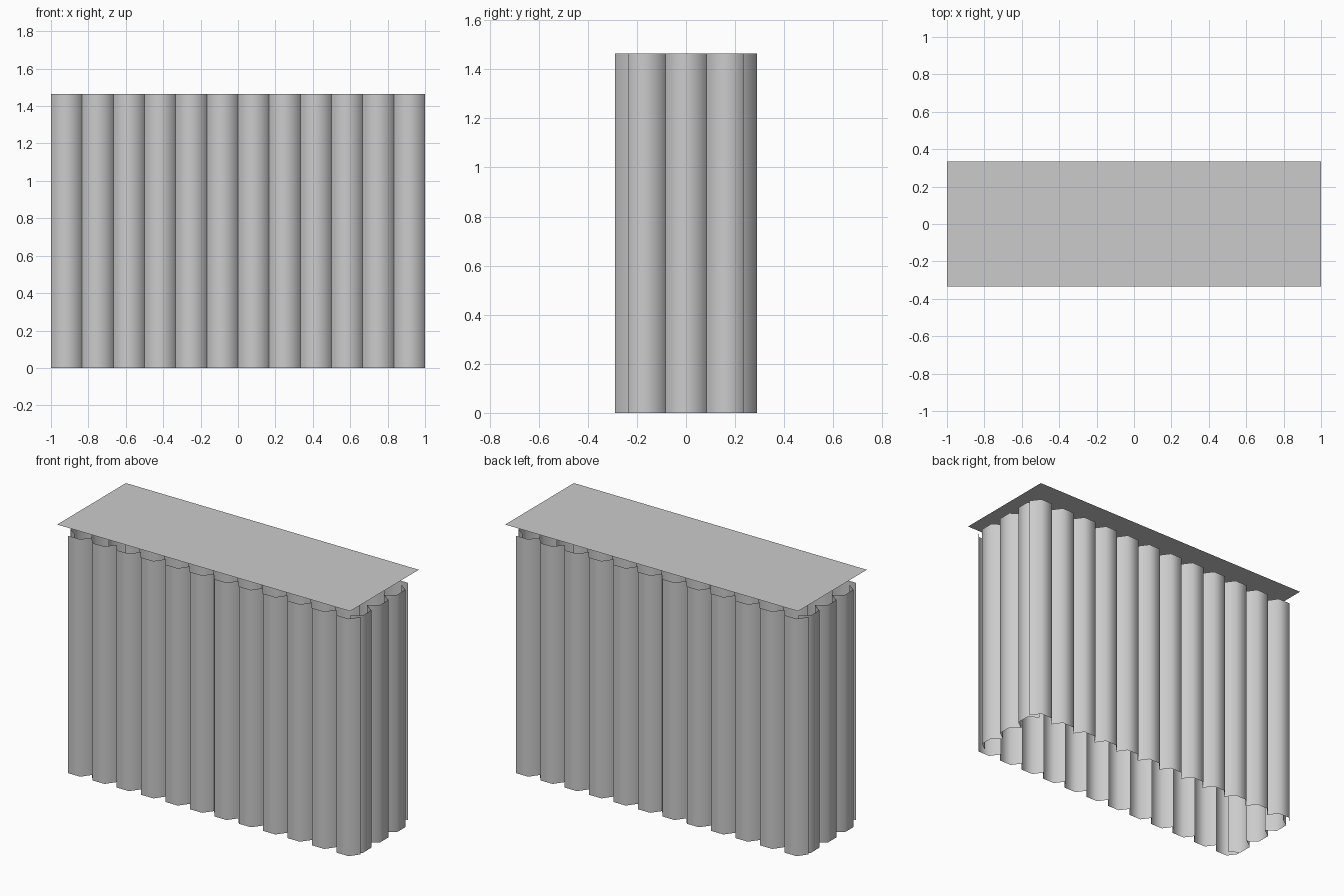
import bpy
import bmesh
import math
from mathutils import Matrix, Vector

cube = bpy.data.objects.get("Cube")
if cube:
    bpy.data.objects.remove(cube, do_unlink=True)

PITCH = 1 / 6          # width of one pleat
DEPTH = 0.058          # how far a pleat bulges outward
SKIRT_TOP = 1.465
PLATE_Z = 1.54

grey = bpy.data.materials.new("light_grey")
grey.use_nodes = True
colour = (0.6, 0.6, 0.6, 1)
grey.diffuse_color = colour
grey.node_tree.nodes["Principled BSDF"].inputs["Base Color"].default_value = colour


def finish(name, bm):
    mesh = bpy.data.meshes.new(name)
    bm.to_mesh(mesh)
    bm.free()
    mesh.materials.append(grey)
    obj = bpy.data.objects.new(name, mesh)
    bpy.context.collection.objects.link(obj)
    return obj


def pleated_panel(name, pleats, offset, angle):
    """Open sheet of half-hexagon pleats facing -y, then turned about z."""
    start = -pleats * PITCH / 2
    profile = [(start, 0)]
    for i in range(pleats):
        x = start + i * PITCH
        profile += [(x + PITCH / 4, DEPTH), (x + PITCH * 3 / 4, DEPTH), (x + PITCH, 0)]
    bm = bmesh.new()
    turn = Matrix.Rotation(angle, 3, 'Z')
    columns = []
    for x, out in profile:
        columns.append([bm.verts.new(turn @ Vector((x, -offset - out, z)))
                        for z in (0, SKIRT_TOP)])
    for a, b in zip(columns, columns[1:]):
        bm.faces.new((a[0], b[0], b[1], a[1]))
    obj = finish(name, bm)
    bpy.ops.object.select_all(action='DESELECT')
    obj.select_set(True)
    bpy.context.view_layer.objects.active = obj
    # soft pleats with crisp creases between them
    bpy.ops.object.shade_smooth_by_angle(angle=math.radians(65))


# Pleated skirt: long panels front and back, short panels at the ends
pleated_panel("front_pleats", 12, 0.232, 0)
pleated_panel("left_pleats", 3, 0.94, math.pi / 2)
pleated_panel("back_pleats", 12, 0.232, math.pi)
pleated_panel("right_pleats", 3, 0.94, -math.pi / 2)

# Flat sheet floating just above the skirt
bm = bmesh.new()
bmesh.ops.create_grid(bm, x_segments=1, y_segments=1, size=1)
bmesh.ops.scale(bm, vec=(1, 0.335, 1), verts=bm.verts)
bmesh.ops.translate(bm, vec=(0, 0, PLATE_Z), verts=bm.verts)
finish("top_sheet", bm)
